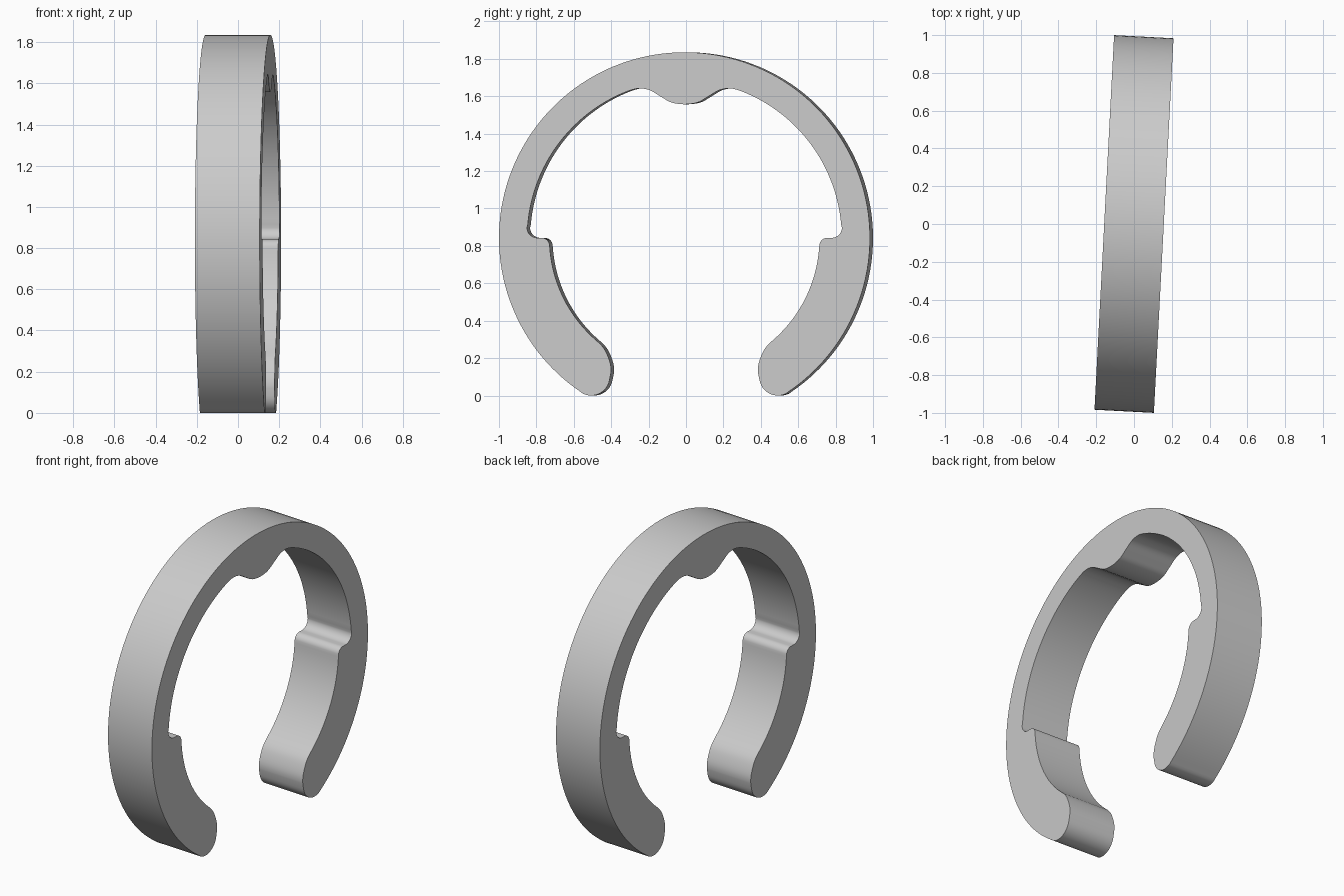
import bpy, bmesh
from math import sin, cos, radians
from mathutils import Vector, Matrix

cube = bpy.data.objects.get("Cube")
if cube:
    bpy.data.objects.remove(cube, do_unlink=True)

CENTRE_Z = 0.842
OUTER_R, UPPER_R, LOWER_R = 0.993, 0.842, 0.723
WIDTH = 0.315
TURN = radians(-3)


def arc(cy, cz, r, start, end, n):
    """Points on a circular arc, angles in degrees from +y towards +z."""
    angles = [radians(start + (end - start) * i / n) for i in range(n + 1)]
    return [Vector((cy + r * cos(a), cz + r * sin(a))) for a in angles]


def spline(points, steps=5):
    """Smooth curve through the points, without its two end points."""
    p = [Vector(q) for q in points]
    out = []
    for a, b, c, d in zip(p, p[1:], p[2:], p[3:]):
        for i in range(steps):
            t = i / steps
            out.append(0.5 * (2 * b + (c - a) * t + (2 * a - 5 * b + 4 * c - d) * t ** 2
                              + (3 * b - a - 3 * c + d) * t ** 3))
    return out


# Half of the clip outline, from the top of the outside round to the inner bump
half = arc(0, CENTRE_Z, OUTER_R, 90, -56, 64)
# Rounded tip
half += arc(0.50, 0.10, 0.10, -56, -170, 14)[1:]
half += spline([(0.402, 0.08), (0.394, 0.12), (0.395, 0.16), (0.408, 0.205),
                (0.43, 0.25), (0.463, 0.288), (0.50, 0.327)], 4)
# Thick lower arm and its shoulder
half += arc(0, CENTRE_Z, LOWER_R, -49, -4, 20)
half += arc(0.765, 0.80, 0.043, 170, 90, 8)
half += arc(0.788, 0.898, 0.055, -90, 0, 10)
# Thin upper arm
half += arc(0, CENTRE_Z, UPPER_R, 5, 68, 32)
# Inner bump at the top
half += spline([(0.34, 1.612), (0.29, 1.632), (0.24, 1.642), (0.185, 1.632),
                (0.125, 1.597), (0.07, 1.567), (0, 1.557), (-0.07, 1.567)])
half.append(Vector((0, 1.557)))

# Mirror the half outline and close the loop
outline = half + [Vector((-p.x, p.y)) for p in reversed(half[1:-1])]

bm = bmesh.new()
face = bm.faces.new([bm.verts.new((-WIDTH / 2, p.x, p.y)) for p in outline])
bmesh.ops.remove_doubles(bm, verts=bm.verts[:], dist=0.0005)
extruded = bmesh.ops.extrude_face_region(bm, geom=bm.faces[:], use_keep_orig=True)
moved = [v for v in extruded["geom"] if isinstance(v, bmesh.types.BMVert)]
bmesh.ops.translate(bm, verts=moved, vec=(WIDTH, 0, 0))
bmesh.ops.rotate(bm, verts=bm.verts[:], cent=(0, 0, 0), matrix=Matrix.Rotation(TURN, 3, "Z"))
bmesh.ops.recalc_face_normals(bm, faces=bm.faces[:])
mesh = bpy.data.meshes.new("retaining_ring")
bm.to_mesh(mesh)
bm.free()

ring = bpy.data.objects.new("retaining_ring", mesh)
bpy.context.collection.objects.link(ring)

# Plain grey
grey = bpy.data.materials.new("plain_grey")
grey.use_nodes = True
colour = (0.6, 0.6, 0.6, 1)
grey.diffuse_color = colour
grey.node_tree.nodes["Principled BSDF"].inputs["Base Color"].default_value = colour
mesh.materials.append(grey)

bpy.context.view_layer.objects.active = ring
ring.select_set(True)
bpy.ops.object.shade_smooth_by_angle(angle=radians(35))
